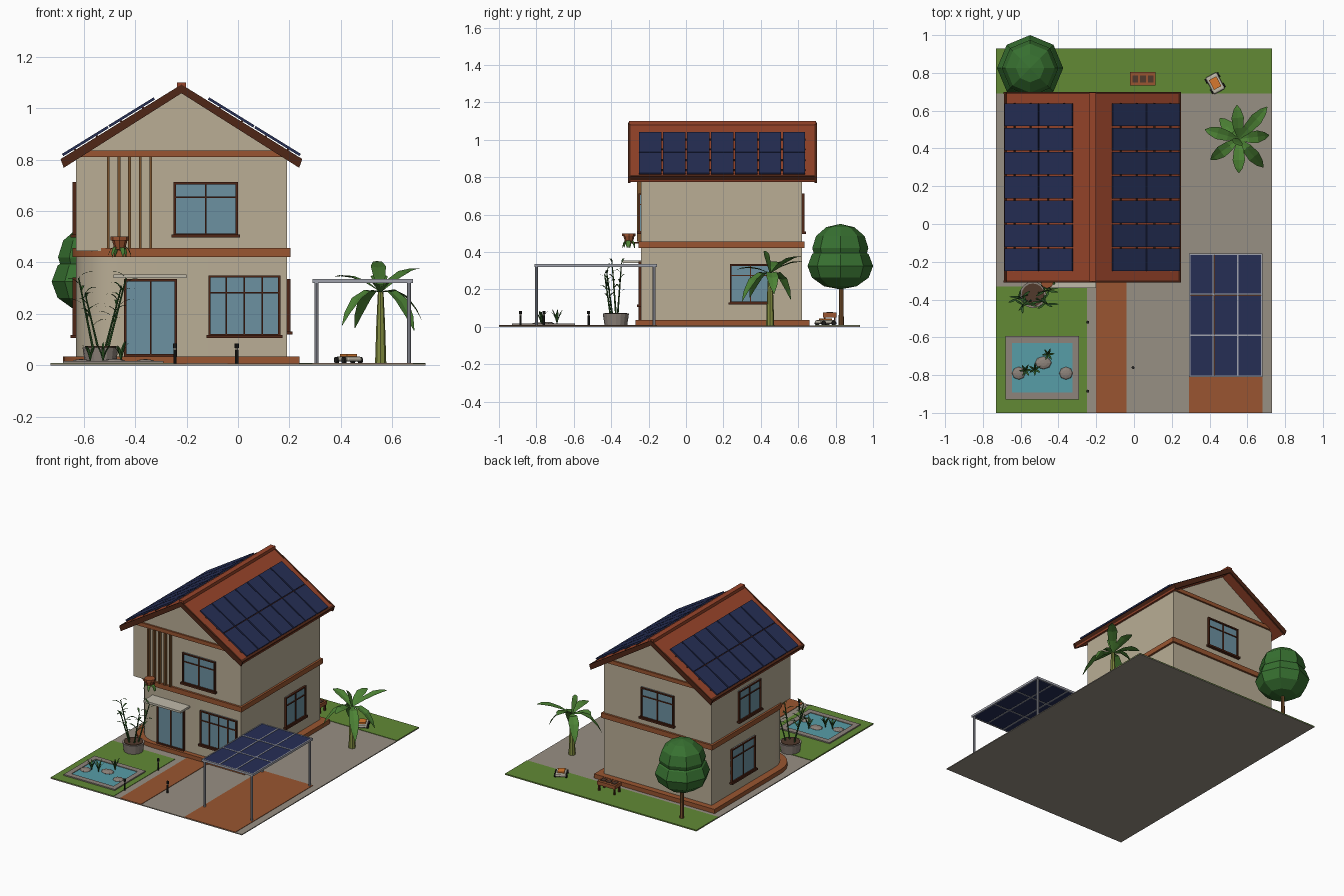
import bpy, bmesh, math, random
from mathutils import Vector, Matrix

if "Cube" in bpy.data.objects:
    bpy.data.objects.remove(bpy.data.objects["Cube"])
random.seed(4)


def mat(name, r, g, b):
    m = bpy.data.materials.new(name)
    m.diffuse_color = tuple((c / 255) ** 2.2 for c in (r, g, b)) + (1,)
    m.use_nodes = True
    m.node_tree.nodes["Principled BSDF"].inputs["Base Color"].default_value = m.diffuse_color
    return m


WALL, BRICK, ROOF = mat("wall", 184, 172, 148), mat("brick", 152, 86, 52), mat("roof_tile", 150, 70, 46)
DARK, WOOD, GLASS = mat("dark_wood", 80, 42, 28), mat("wood", 122, 84, 50), mat("glass", 108, 144, 160)
SOLAR, METAL, PAVE = mat("solar", 42, 50, 86), mat("metal", 160, 162, 172), mat("paving", 150, 142, 130)
GRASS, LEAF, TREE = mat("grass", 98, 136, 56), mat("leaf", 78, 130, 56), mat("foliage", 58, 112, 52)
REED, WATER, STONE = mat("reed", 52, 92, 44), mat("water", 88, 156, 166), mat("stone", 140, 130, 122)
BLACK, ORANGE, POT = mat("black", 40, 40, 38), mat("orange", 214, 120, 50), mat("terracotta", 150, 82, 50)
STEM, SOIL, PALE = mat("stem", 130, 140, 66), mat("soil", 82, 60, 48), mat("pale", 190, 184, 168)


def finish(bm, name, m, recalc=True):
    if recalc:
        bmesh.ops.recalc_face_normals(bm, faces=bm.faces)
    me = bpy.data.meshes.new(name)
    bm.to_mesh(me)
    bm.free()
    ob = bpy.data.objects.new(name, me)
    bpy.context.collection.objects.link(ob)
    me.materials.append(m)
    return ob


def boxes(name, lims, m, M=Matrix()):
    """one object from boxes given as (x0, x1, y0, y1, z0, z1)"""
    bm = bmesh.new()
    for x0, x1, y0, y1, z0, z1 in lims:
        T = Matrix.Translation(((x0 + x1) / 2, (y0 + y1) / 2, (z0 + z1) / 2))
        bmesh.ops.create_cube(bm, size=1, matrix=M @ T @ Matrix.Diagonal((x1 - x0, y1 - y0, z1 - z0, 1)))
    return finish(bm, name, m)


def prism(name, pts, a, b, m, axis="z"):
    bm = bmesh.new()
    f = bm.faces.new([bm.verts.new((u, v, a) if axis == "z" else (u, a, v)) for u, v in pts])
    r = bmesh.ops.extrude_face_region(bm, geom=[f])
    d = (0, 0, b - a) if axis == "z" else (0, b - a, 0)
    bmesh.ops.translate(bm, vec=d, verts=[v for v in r["geom"] if isinstance(v, bmesh.types.BMVert)])
    return finish(bm, name, m)


def rods(name, items, m, seg=8):
    """tapered cylinders given as (start, end, r0, r1)"""
    bm = bmesh.new()
    for p, q, r0, r1 in items:
        p, q = Vector(p), Vector(q)
        R = (q - p).to_track_quat("Z", "Y").to_matrix().to_4x4()
        bmesh.ops.create_cone(bm, cap_ends=True, segments=seg, radius1=r0, radius2=r1,
                              depth=(q - p).length, matrix=Matrix.Translation((p + q) / 2) @ R)
    return finish(bm, name, m)


def blobs(name, items, m, u=8, v=6):
    bm = bmesh.new()
    for c, s in items:
        bmesh.ops.create_uvsphere(bm, u_segments=u, v_segments=v, radius=1,
                                  matrix=Matrix.Translation(c) @ Matrix.Diagonal((*s, 1)))
    return finish(bm, name, m)


def leaves(name, items, m):
    """folded blades along a bent path: (base, middle control, tip, half width)"""
    bm = bmesh.new()
    for p, c, q, w in items:
        p, c, q = Vector(p), Vector(c), Vector(q)
        side = (q - p).cross(Vector((0, 0, 1)))
        side = side.normalized() if side.length > 0.01 else Vector((1, 0, 0))
        rows = []
        for t, k in ((0, .12), (.3, .8), (.6, 1), (.85, .6), (1, .05)):
            mid = p * (1 - t) ** 2 + c * 2 * t * (1 - t) + q * t * t
            rows.append([bm.verts.new(mid + side * w * k * s + Vector((0, 0, .2 * w * k * abs(s)))) for s in (-1, 0, 1)])
        for a, b in zip(rows, rows[1:]):
            for i in (0, 1):
                bm.faces.new((a[i], a[i + 1], b[i + 1], b[i]))
    return finish(bm, name, m)


def window(name, pos, turn, w, h, cols, transom=True, sill=True):
    """local -y points out of the wall; pos is the bottom centre"""
    M = Matrix.Translation(pos) @ Matrix.Rotation(math.radians(turn), 4, "Z")
    f, a = .009, w / 2
    bars = [(-a, -a + f, -.014, .01, 0, h), (a - f, a, -.014, .01, 0, h),
            (-a, a, -.014, .01, 0, f), (-a, a, -.014, .01, h - f, h)]
    bars += [(-a + w * i / cols - .003, -a + w * i / cols + .003, -.011, .01, 0, h) for i in range(1, cols)]
    if transom:
        bars.append((-a, a, -.011, .01, h * .7, h * .7 + .006))
    if sill:
        bars.append((-a - .008, a + .008, -.022, .01, -.006, .006))
    boxes(name + "_frame", bars, DARK, M)
    boxes(name + "_glass", [(-a, a, -.005, .008, 0, h)], GLASS, M)


# ground slab and surface patches
boxes("ground_slab", [(-.73, .73, -1, .93, 0, .006)], PAVE)
boxes("lawn", [(-.73, .73, .69, .93, .003, .009), (-.73, -.25, -1, -.33, .003, .009)], GRASS)
boxes("brick_paths", [(-.20, -.04, -1, -.26, .003, .009), (.29, .68, -1, -.155, .003, .009)], BRICK)


# house shell: lower floor has a rounded front left corner
def outline(x0, x1, y0, y1, r):
    arc = [(x0 + r - r * math.cos(t * math.pi / 16), y0 + r - r * math.sin(t * math.pi / 16)) for t in range(9)]
    return arc + [(x1, y0), (x1, y1), (x0, y1)]


for nm, o, r, z0, z1, m in (("plinth", .05, .20, .004, .035, BRICK), ("lower_walls", 0, .17, .03, .43, WALL),
                            ("floor_band", .014, .18, .422, .456, BRICK)):
    y0 = -.24 - min(o, .03)
    ob = prism(nm, outline(-.63 - o, .19 + o, y0, .62 + min(o, .04), r), z0, z1, m)
    bpy.context.view_layer.objects.active = ob
    ob.select_set(True)
    bpy.ops.object.shade_smooth_by_angle(angle=math.radians(30))
    ob.select_set(False)
prism("upper_walls", [(-.63, .445), (.19, .445), (.19, .81), (-.22, 1.064), (-.63, .81)], -.24, .62, WALL, "y")
boxes("gable_bands", [(-.64, .20, y, y + .02, .81, .836) for y in (-.252, .612)], BRICK)

# roof with barge boards, ridge cap and solar panels
S = .617
TH = math.atan(S)


def chevron(half, top, thick):
    return [(-.22 - half, top - half * S), (-.22, top), (-.22 + half, top - half * S),
            (-.22 + half - .012, top - thick - half * S), (-.22, top - thick), (-.22 - half + .012, top - thick - half * S)]


prism("roof", chevron(.465, 1.09, .03), -.302, .692, ROOF, "y")
for y in (-.31, .688):
    prism("barge_board", chevron(.47, 1.092, .034), y, y + .012, DARK, "y")
boxes("ridge_cap", [(-.238, -.202, -.305, .695, 1.075, 1.1)], ROOF)
for side in (-1, 1):
    M = Matrix.Translation((-.22, 0, 1.09)) @ Matrix.Rotation(side * TH, 4, "Y")
    cells, rails = [], []
    for c in range(2):
        for r in range(7):
            u0, v0 = .117 + c * .212, -.25 + r * .128
            u = sorted((side * u0, side * (u0 + .207)))
            cells.append((*u, v0, v0 + .119, .006, .016))
    for u0 in (.17, .27, .38, .48):
        u = sorted((side * u0, side * (u0 + .008)))
        rails.append((*u, -.25, .64, -.004, .007))
    boxes("roof_solar_panels", cells, SOLAR, M)
    boxes("panel_rails", rails, DARK, M)
    g = sorted((side * .535, side * .55))
    boxes("eave_board", [(*g, -.305, .695, -.03, .002)], DARK, M)

# openings, canopy and slats
window("upper_front_window", (-.125, -.24, .503), 0, .25, .21, 2)
window("lower_front_window", (.025, -.24, .112), 0, .28, .238, 4)
window("entrance_door", (-.34, -.24, .035), 0, .205, .3, 2, False, False)
window("right_window", (.19, .345, .125), 90, .22, .21, 2)
window("back_window", (-.22, .62, .503), 180, .25, .21, 2)
window("left_upper_window", (-.63, .215, .503), -90, .24, .21, 2)
window("left_lower_window", (-.63, .285, .112), -90, .26, .23, 2)
boxes("door_canopy", [(-.485, -.2, -.34, -.235, .34, .354)], PALE)
boxes("wall_slats", [(x - .005, x + .005, -.262, -.235, .455, .812) for x in (-.505, -.463, -.422, -.38, -.34)], WOOD)

# hanging pot with drooping leaves
rods("hanging_pot", [((-.46, -.305, .45), (-.46, -.305, .49), .02, .031), ((-.46, -.305, .486), (-.46, -.305, .5), .036, .036)], POT)
boxes("pot_bracket", [(-.465, -.455, -.305, -.24, .446, .452)], DARK)
leaves("pot_leaves", [((-.46, -.305, .46), (-.46 + .04 * math.cos(a), -.305 + .03 * math.sin(a), .47),
       (-.46 + .045 * math.cos(a), -.305 + .035 * math.sin(a), .42), .01) for a in range(7)], LEAF)

# solar carport
posts = [(x, y) for x in (.305, .665) for y in (-.8, -.17)]
rods("carport_posts", [((x, y, .004), (x, y, .325), .008, .008) for x, y in posts], METAL)
boxes("carport_frame", [(.29, .68, y - .004, y + .004, .32, .335) for y in (-.806, -.59, -.373, -.159)]
      + [(x - .004, x + .004, -.81, -.155, .32, .335) for x in (.294, .42, .55, .676)], METAL)
boxes("carport_panels", [(.297 + i * .128, .417 + i * .128, -.802 + j * .216, -.594 + j * .216, .323, .333)
      for i in range(3) for j in range(3)], SOLAR)

# pond with border, stones and reeds
boxes("pond_border", [(-.68, -.29, -.93, -.893, .004, .017), (-.68, -.29, -.63, -.593, .004, .017),
      (-.68, -.645, -.93, -.593, .004, .017), (-.325, -.29, -.93, -.593, .004, .017)], STONE)
boxes("pond_water", [(-.646, -.324, -.894, -.629, .004, .013)], WATER)
blobs("pond_stones", [((-.61, -.79, .014), (.036, .034, .01)), ((-.36, -.79, .014), (.036, .034, .01)),
      ((-.48, -.735, .014), (.044, .034, .012))], STONE)
reeds = []
for cx, cy, h in ((-.575, -.775, .085), (-.525, -.77, .08), (-.455, -.69, .085)):
    for i in range(6):
        a = i * 1.05 + cx * 9
        d = Vector((math.cos(a), math.sin(a), 0))
        b = Vector((cx, cy, .012))
        reeds.append((b, b + d * .008 + Vector((0, 0, h * .6)), b + d * .034 + Vector((0, 0, h * random.uniform(.7, 1))), .006))
leaves("pond_reeds", reeds, REED)

# garden bollard lights
for x, y in ((-.245, -.52), (-.245, -.885), (-.005, -.76)):
    rods("bollard", [((x, y, .004), (x, y, .06), .006, .006), ((x, y, .068), (x, y, .085), .008, .008)], BLACK)
    rods("bollard_lamp", [((x, y, .059), (x, y, .069), .005, .005)], PALE)

# bamboo planter
P = Vector((-.535, -.375, 0))
rods("planter", [(P + Vector((0, 0, .005)), P + Vector((0, 0, .07)), .06, .07)], STONE, 16)
rods("planter_soil", [(P + Vector((0, 0, .06)), P + Vector((0, 0, .074)), .06, .06)], SOIL, 16)
stalks, blades = [], []
for bx, by, tx, ty, h in ((-.03, 0, -.085, -.02, .34), (.03, .01, .1, .03, .34), (-.01, -.03, -.06, -.06, .28), (.02, -.02, .08, -.05, .3)):
    b, t = P + Vector((bx, by, .07)), P + Vector((tx, ty, h))
    stalks.append((b, t, .005, .003))
    for i in range(7):
        s = b.lerp(t, .4 + i * .1)
        a = i * 2.3 + bx * 50
        d = Vector((math.cos(a), math.sin(a) * .7, 0))
        blades.append((s, s + d * .03 + Vector((0, 0, .03)), s + d * .062 + Vector((0, 0, .022)), .006))
rods("bamboo_stalks", stalks, REED, 6)
leaves("bamboo_leaves", blades, REED)

# round tree
rods("tree_trunk", [((-.55, .83, .004), (-.55, .83, .26), .014, .011)], WOOD)
blobs("tree_crown", [((-.55, .825, .325), (.175, .175, .125)), ((-.55, .825, .42), (.15, .15, .13))], TREE)

# banana plant
B = Vector((.555, .45, .285))
rods("banana_stem", [((.555, .45, .004), (.555, .45, .16), .022, .017), ((.555, .45, .16), B, .017, .011)], STEM)
tips = ((.15, .17, .09), (-.01, .18, .06), (-.18, .05, .06), (-.15, -.11, -.13), (.0, -.18, .02), (.13, -.15, -.15),
        (.16, .02, -.11), (-.1, .11, -.14), (-.015, -.03, .12))
leaves("banana_leaves", [(B, B + Vector((x * .55, y * .55, max(z, 0) * .6 + .035)), B + Vector((x, y, z)), .033) for x, y, z in tips], LEAF)

# robot mower
M = Matrix.Translation((.43, .745, 0)) @ Matrix.Rotation(math.radians(28), 4, "Z")
ob = boxes("mower_body", [(-.034, .034, -.05, .05, .014, .035)], PALE, M)
bv = ob.modifiers.new("bevel", "BEVEL")
bv.width, bv.segments = .009, 2
boxes("mower_cover", [(-.022, .022, -.028, .03, .033, .044)], ORANGE, M)
rods("mower_wheels", [(M @ Vector((s * .03, y, .02)), M @ Vector((s * .041, y, .02)), .013, .013)
     for s in (-1, 1) for y in (-.03, .032)], BLACK, 10)

# raised herb planter on legs
boxes("planter_table", [(-.02, .115, .732, .805, .05, .075)], BRICK)
boxes("planter_legs", [(x, x + .01, y, y + .01, .004, .055) for x in (-.015, .1) for y in (.737, .79)], DARK)
boxes("planter_cells", [(x, x + .03, .75, .787, .07, .079) for x in (-.009, .0325, .074)], SOIL)
